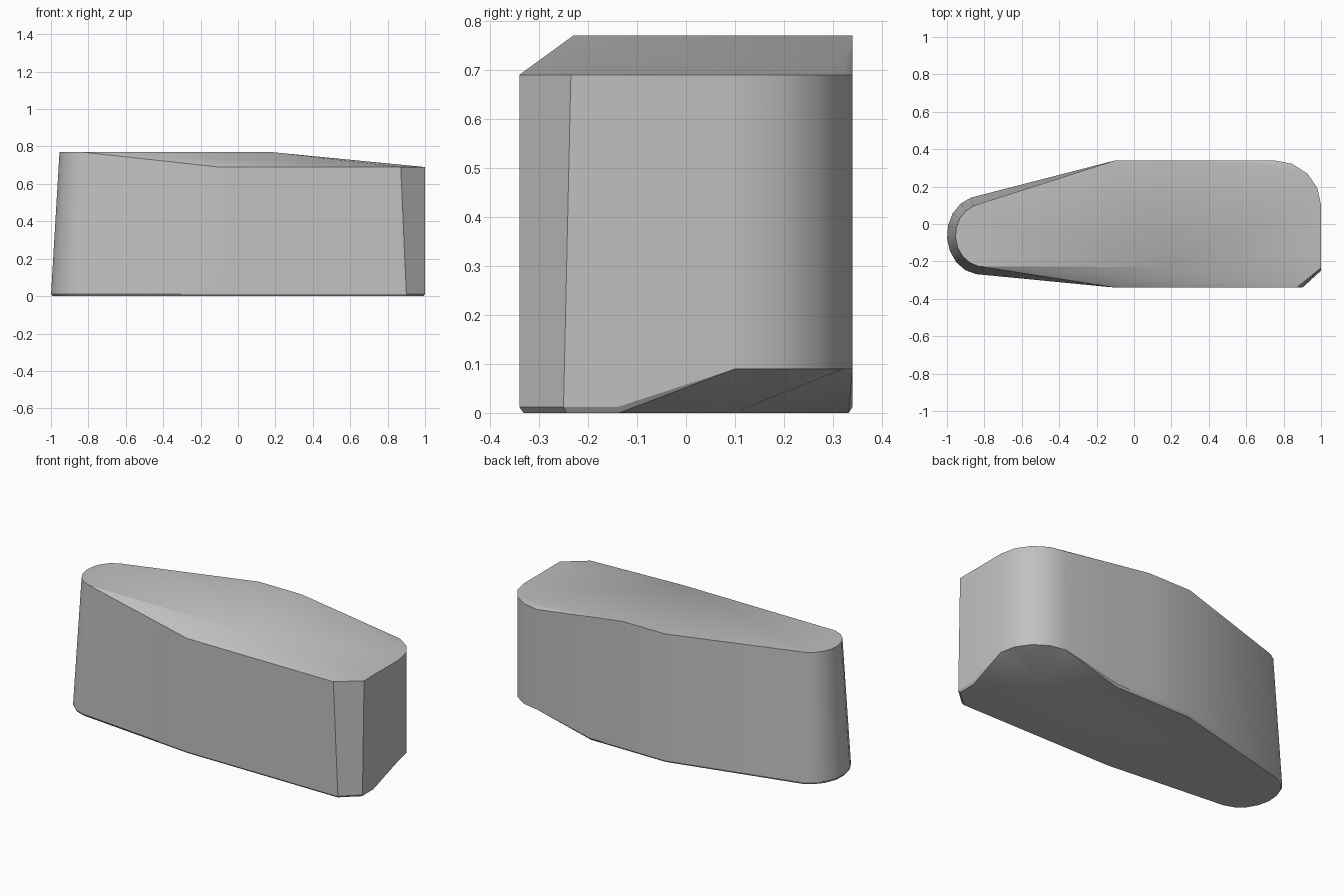
import bpy, bmesh
from math import cos, sin, radians

cube = bpy.data.objects.get("Cube")
if cube:
    bpy.data.objects.remove(cube)

HIGH, LOW = 0.77, 0.69      # top plateau and lowered rim
LIFT, RIM = 0.09, 0.012     # raised corner and edge of the base bevel
BACK, FRONT = 0.34, -0.34


def arc(centre, radii, start, end, steps, z):
    """Points along part of an upright-walled ellipse."""
    points = []
    for i in range(steps + 1):
        a = radians(start + (end - start) * i / steps)
        points.append((centre[0] + radii[0] * cos(a), centre[1] + radii[1] * sin(a), z))
    return points


def corner(z):
    return arc((0.75, 0.1), (0.25, 0.24), 0, 90, 4, z)


# Lower and upper outlines of the body, running the same way round
lower = corner(LIFT) + [(x, BACK, RIM) for x in (0.4, 0.18, -0.1)]
lower += arc((-0.82, -0.06), (0.18, 0.21), 107, 262, 8, RIM)
lower += [(-0.1, FRONT, RIM), (0.9, FRONT, RIM), (1, -0.25, RIM), (1, -0.14, RIM)]

upper = corner(LOW) + [(0.4, BACK, 0.74), (0.18, BACK, HIGH), (-0.1, BACK, HIGH)]
upper += arc((-0.8, -0.06), (0.155, 0.17), 112, 258, 8, HIGH)
upper += [(-0.1, FRONT, LOW), (0.87, FRONT, LOW), (1, -0.235, LOW), (1, -0.14, LOW)]

bm = bmesh.new()
low = [bm.verts.new(p) for p in lower]
top = [bm.verts.new(p) for p in upper]
count = len(low)

# Side walls
for i in range(count):
    j = (i + 1) % count
    bm.faces.new((low[i], low[j], top[j], top[i]))

# Plateau, front chamfer and sloping end of the top
crest = bm.verts.new((0.18, -0.23, HIGH))
tail = top.index(top[-5])          # last point of the rounded end
bm.faces.new(top[6:tail + 1] + [crest])
bm.faces.new((top[-5], top[-4], top[-3], crest))
bm.faces.new((crest, top[-3], top[-2]))
bm.faces.new((crest, top[-2], top[-1], top[0]))
for i in range(2):
    bm.faces.new((crest, top[i], top[i + 1]))
bm.faces.new((crest, top[2], top[6]))
bm.faces.new((top[6], top[2], top[3]))
bm.faces.new((top[6], top[3], top[4], top[5]))

# Flat base with a narrow bevel round it
rim = low[5:]
base = [bm.verts.new((v.co.x * 0.992, v.co.y * 0.976, 0)) for v in rim]
for i in range(len(rim) - 1):
    bm.faces.new((rim[i], base[i], base[i + 1], rim[i + 1]))
middle = bm.verts.new((base[0].co + base[-1].co) / 2)
bm.faces.new(base + [middle])

# Underside rising to the rounded corner
edge = [base[-1]] + low[:5] + [base[0]]
for a, b in zip(edge, edge[1:]):
    bm.faces.new((middle, a, b))
bm.faces.new((base[-1], rim[-1], low[0]))
bm.faces.new((low[4], rim[0], base[0]))

bmesh.ops.recalc_face_normals(bm, faces=bm.faces[:])
mesh = bpy.data.meshes.new("tapered_block")
bm.to_mesh(mesh)
bm.free()
block = bpy.data.objects.new("tapered_block", mesh)
bpy.context.collection.objects.link(block)

# Plain grey finish
grey = bpy.data.materials.new("plain_grey")
grey.use_nodes = True
colour = (0.53, 0.53, 0.53, 1)
grey.diffuse_color = colour
grey.node_tree.nodes["Principled BSDF"].inputs["Base Color"].default_value = colour
mesh.materials.append(grey)

bpy.ops.object.select_all(action='DESELECT')
block.select_set(True)
bpy.context.view_layer.objects.active = block
bpy.ops.object.shade_smooth_by_angle(angle=radians(30))
